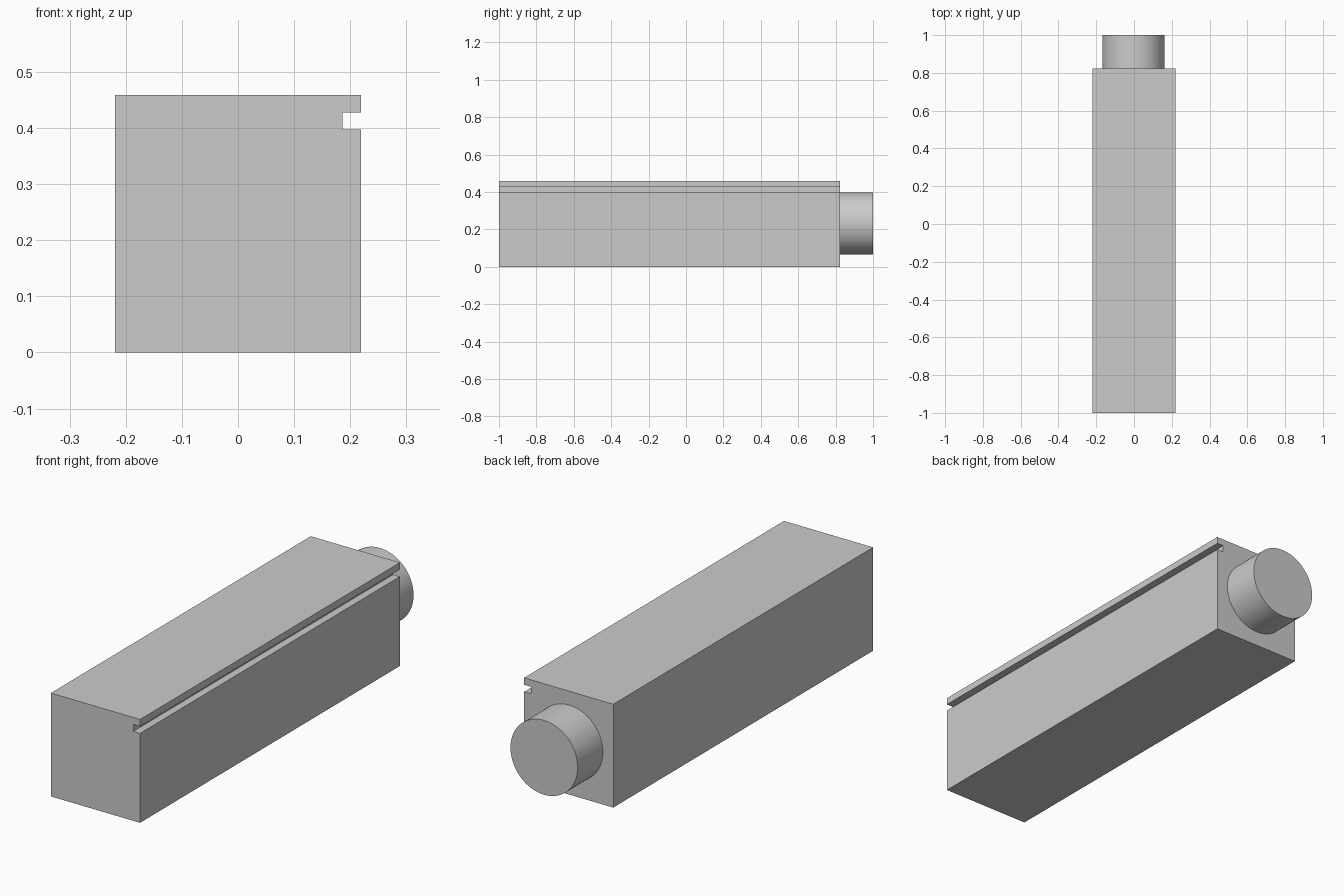
import bpy, bmesh, math
from mathutils import Matrix

default = bpy.data.objects.get("Cube")
if default:
    bpy.data.objects.remove(default, do_unlink=True)

# Single plain grey
GREY = (0.6, 0.6, 0.6, 1)
grey = bpy.data.materials.new("plain grey")
grey.use_nodes = True
grey.diffuse_color = GREY
grey.node_tree.nodes["Principled BSDF"].inputs["Base Color"].default_value = GREY

HALF_W, HEIGHT = 0.219, 0.459
FRONT, SHOULDER, BACK = -1.0, 0.823, 1.0
GROOVE_X, GROOVE_LOW, GROOVE_HIGH = 0.186, 0.397, 0.428
PEG_RADIUS, PEG_Z, PEG_X = 0.165, 0.232, -0.003


def add_object(name, bm):
    bmesh.ops.recalc_face_normals(bm, faces=bm.faces)
    mesh = bpy.data.meshes.new(name)
    bm.to_mesh(mesh)
    bm.free()
    mesh.materials.append(grey)
    obj = bpy.data.objects.new(name, mesh)
    bpy.context.collection.objects.link(obj)
    return obj


# Square bar with a slot along its left side: profile swept front to back
profile = [
    (-HALF_W, 0), (HALF_W, 0),
    (HALF_W, GROOVE_LOW), (GROOVE_X, GROOVE_LOW),
    (GROOVE_X, GROOVE_HIGH), (HALF_W, GROOVE_HIGH),
    (HALF_W, HEIGHT), (-HALF_W, HEIGHT),
]
bm = bmesh.new()
end = bm.faces.new([bm.verts.new((x, FRONT, z)) for x, z in profile])
swept = bmesh.ops.extrude_face_region(bm, geom=[end], use_keep_orig=True)
moved = [v for v in swept["geom"] if isinstance(v, bmesh.types.BMVert)]
bmesh.ops.translate(bm, verts=moved, vec=(0, SHOULDER - FRONT, 0))
add_object("grooved_bar", bm)

# Round peg on the back end
bm = bmesh.new()
place = Matrix.Translation((PEG_X, (SHOULDER + BACK) / 2, PEG_Z)) @ Matrix.Rotation(math.pi / 2, 4, "X")
bmesh.ops.create_cone(bm, cap_ends=True, segments=96, radius1=PEG_RADIUS,
                      radius2=PEG_RADIUS, depth=BACK - SHOULDER, matrix=place)
peg = add_object("round_peg", bm)
bpy.ops.object.select_all(action="DESELECT")
peg.select_set(True)
bpy.context.view_layer.objects.active = peg
bpy.ops.object.shade_smooth_by_angle(angle=math.radians(30))
